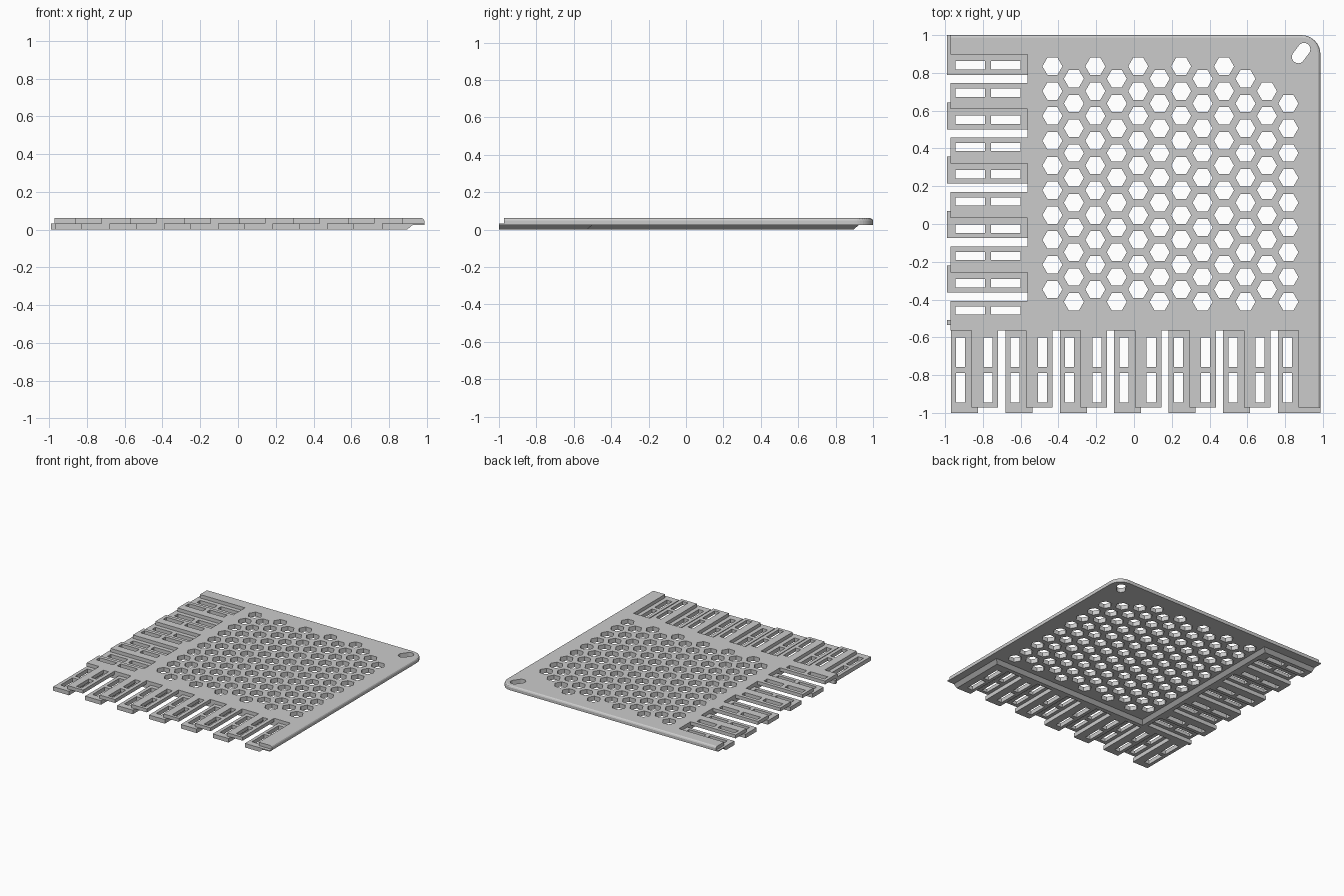
import bpy, bmesh
from math import sin, cos, pi, radians
from mathutils import Vector
from mathutils.geometry import tessellate_polygon

if "Cube" in bpy.data.objects:
    bpy.data.objects.remove(bpy.data.objects["Cube"])

grey = bpy.data.materials.new("light_grey_plastic")
grey.use_nodes = True
COLOUR = (0.6, 0.6, 0.6, 1)
grey.diffuse_color = COLOUR
grey.node_tree.nodes["Principled BSDF"].inputs["Base Color"].default_value = COLOUR

# Main dimensions
STEP = 0.2884                  # spacing of the finger pairs
ROOT = -0.565                  # line where the fingers start
UP_TIP, LOW_TIP = -0.972, -1.0
EAST, NORTH, WEST_TIP = 0.987, 1.0, -0.99
RADIUS = 0.1                   # rounded outer corner
CX, CY = EAST - RADIUS, NORTH - RADIUS
MID, TOP, UNDER = 0.033, 0.061, 0.025


def prism(name, loops, layers, shift=None):
    """Solid from an outline with holes; each layer is (height, shift amount)."""
    flat = [p for loop in loops for p in loop]
    n = len(flat)
    tris = tessellate_polygon([[Vector((x, y, 0)) for x, y in lp] for lp in loops])
    verts, faces = [], [tuple(t) for t in tris]
    for z, amount in layers:
        for x, y in flat:
            if shift and amount:
                x, y = shift(x, y, amount)
            verts.append((x, y, z))
    last = n * (len(layers) - 1)
    faces += [tuple(i + last for i in t) for t in tris]
    for level in range(len(layers) - 1):
        start = level * n
        for loop in loops:
            m = len(loop)
            for i in range(m):
                a, b = start + i, start + (i + 1) % m
                faces.append((a, b, b + n, a + n))
            start += m
    mesh = bpy.data.meshes.new(name)
    mesh.from_pydata(verts, [], faces)
    bm = bmesh.new()
    bm.from_mesh(mesh)
    bmesh.ops.recalc_face_normals(bm, faces=bm.faces)
    bm.to_mesh(mesh)
    bm.free()
    mesh.materials.append(grey)
    obj = bpy.data.objects.new(name, mesh)
    bpy.context.collection.objects.link(obj)
    return obj


def rect(x, y, w, h):
    return [(x - w, y - h), (x + w, y - h), (x + w, y + h), (x - w, y + h)]


def rim_shift(x, y, amount):
    """Move points on the outer back and right rim inwards."""
    out = Vector((max(0, x - CX), max(0, y - CY)))
    if out.length > RADIUS - 0.002:
        out = out.normalized() * amount
        return x - out.x, y - out.y
    return x, y


def bevel_shift(x, y, amount):
    """Widen the inner sides and ends of the lower layer."""
    grow = lambda v: v + amount if v > 0.89 or abs(v + 0.53) < 0.002 else v
    return grow(x), grow(y)


corner = [(CX + RADIUS * cos(radians(a)), CY + RADIUS * sin(radians(a)))
          for a in range(0, 91, 9)]

# Hexagonal vents, trimmed at the rounded corner
vents = []
for col in range(12):
    odd = col % 2
    skip = {10: 1, 11: 1}.get(col, 0)
    for row in range(skip, 10):
        x, y = -0.432 + 0.1136 * col, 0.835 - 0.0655 * odd - 0.1313 * row
        vents.append([(x + 0.053 * cos(k * pi / 3), y + 0.053 * sin(k * pi / 3))
                      for k in range(6)])

# Slanted hanging hole
hanger = []
for a in range(-45, 316, 15):
    side = 1 if a <= 135 else -1
    hanger.append((0.885 + side * 0.015 + 0.034 * cos(radians(a)),
                   0.905 + side * 0.02 + 0.034 * sin(radians(a))))

# Pairs of slots in the fingers
front_slots = [[rect(-0.918 + STEP / 2 * i, y, 0.024, 0.078) for y in (-0.678, -0.868)]
               for i in range(13)]
left_slots = [[rect(x, 0.84 - STEP / 2 * j, 0.078, 0.022) for x in (-0.868, -0.678)]
              for j in range(10)]


def pick(groups):
    return [slot for pair in groups for slot in pair]


# Upper layer: plate with front and left fingers
outline = [(UP_TIP, ROOT)]
for k in range(6):
    a, b = -0.86 + STEP * k, -0.72 + STEP * k
    outline += [(a, ROOT), (a, UP_TIP), (b, UP_TIP), (b, ROOT)]
outline += [(0.87, ROOT), (0.87, UP_TIP), (EAST, UP_TIP)] + corner + [(UP_TIP, NORTH)]
for k in range(5):
    a, b = 0.897 - STEP * k, 0.747 - STEP * k
    outline += [(UP_TIP, a), (ROOT, a), (ROOT, b), (UP_TIP, b)]
prism("upper_plate",
      [outline, hanger] + vents + pick(front_slots[1::2]) + pick(left_slots[1::2]),
      [(MID, 0), (0.048, 0), (0.056, 0.004), (TOP, 0.013)], rim_shift)

# Underside of the plate, reaching under the two rim ends
under = [(ROOT, ROOT), (0.762, ROOT), (0.762, LOW_TIP), (EAST, LOW_TIP)] + corner
under += [(WEST_TIP, NORTH), (WEST_TIP, 0.79), (ROOT, 0.79)]
prism("plate_underside",
      [under, hanger] + vents + pick(front_slots[12:]) + pick(left_slots[:1]),
      [(UNDER, 0), (MID, 0)])

# Lower layer: L-shaped strip with front and left fingers
lower = [(WEST_TIP, -0.509), (WEST_TIP, -0.535), (-0.97, -0.535)]
for k in range(6):
    a, b = -0.97 + STEP * k, -0.827 + STEP * k
    lower += [(a, ROOT)] if k else []
    lower += [(a, LOW_TIP), (b, LOW_TIP), (b, ROOT)]
lower += [(0.762, ROOT), (0.762, LOW_TIP), (0.895, LOW_TIP), (0.895, -0.53),
          (-0.53, -0.53), (-0.53, 0.895), (WEST_TIP, 0.895), (WEST_TIP, 0.79), (ROOT, 0.79)]
for k in range(1, 5):
    b = 0.79 - STEP * k
    t = b + 0.143
    lower += [(ROOT, t), (WEST_TIP, t), (WEST_TIP, b), (ROOT, b)]
lower += [(ROOT, -0.509)]
prism("lower_strip", [lower] + pick(front_slots[::2]) + pick(left_slots[::2]),
      [(0, 0), (UNDER, 0.03), (MID, 0.03)], bevel_shift)
